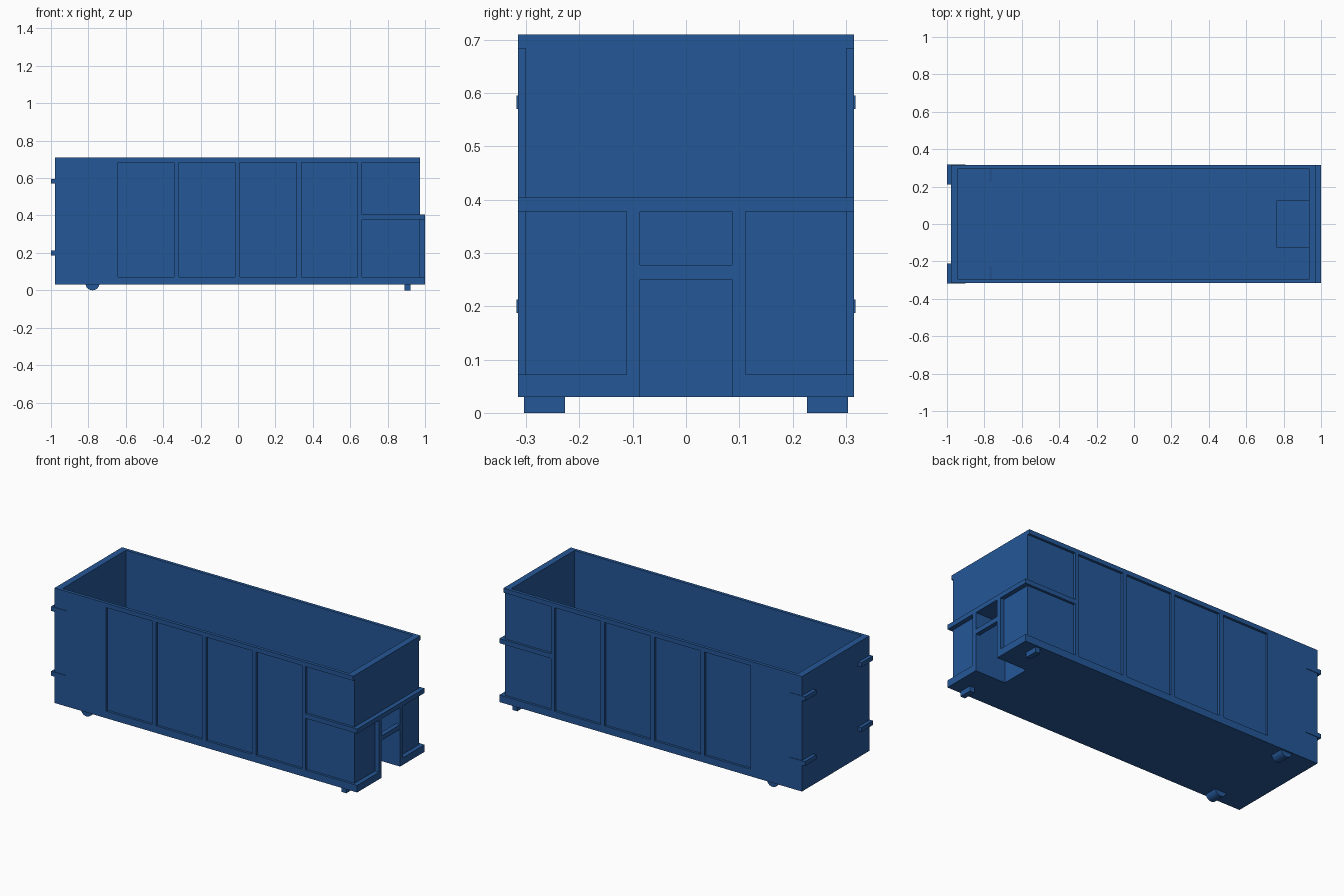
import bpy, bmesh, math
from mathutils import Matrix

if "Cube" in bpy.data.objects:
    bpy.data.objects.remove(bpy.data.objects["Cube"])

paint = bpy.data.materials.new("blue_paint")
paint.diffuse_color = (0.018, 0.095, 0.31, 1)
paint.use_nodes = True
paint.node_tree.nodes["Principled BSDF"].inputs["Base Color"].default_value = paint.diffuse_color


def make(name, bm):
    bmesh.ops.recalc_face_normals(bm, faces=bm.faces)
    me = bpy.data.meshes.new(name)
    bm.to_mesh(me)
    bm.free()
    ob = bpy.data.objects.new(name, me)
    bpy.context.collection.objects.link(ob)
    me.materials.append(paint)
    return ob


def box(name, x, y, z):
    bm = bmesh.new()
    bmesh.ops.create_cube(bm, size=1)
    for v in bm.verts:
        v.co = [r[0] if c < 0 else r[1] for c, r in zip(v.co, (x, y, z))]
    return make(name, bm)


def prism(name, pts, extrude):
    bm = bmesh.new()
    f = bm.faces.new([bm.verts.new(p) for p in pts])
    r = bmesh.ops.extrude_face_region(bm, geom=[f])
    bmesh.ops.translate(bm, vec=extrude,
                        verts=[v for v in r["geom"] if isinstance(v, bmesh.types.BMVert)])
    return make(name, bm)


def cut(ob, cutter):
    # difference, baked straight into the mesh
    m = ob.modifiers.new("cut", "BOOLEAN")
    m.operation, m.solver, m.object = "DIFFERENCE", "EXACT", cutter
    bpy.context.view_layer.update()
    me = bpy.data.meshes.new_from_object(
        ob.evaluated_get(bpy.context.evaluated_depsgraph_get()))
    ob.modifiers.clear()
    ob.data = me
    bpy.data.objects.remove(cutter)


def span(a, b, s):
    return (a, b) if s > 0 else (-b, -a)


BACK, FACE, NOSE = -0.979, 0.974, 1.0     # rear end, upper end, lower end in x
W, PANEL = 0.315, 0.301                   # outer half width, panel skin

# body: stepped side profile across the full width
outline = [(BACK, 0.03), (NOSE, 0.03), (NOSE, 0.405), (FACE, 0.405), (FACE, 0.71), (BACK, 0.71)]
body = prism("container_body", [(x, -W, z) for x, z in outline], (0, 2 * W, 0))

# load space, leaving a housing over the hook recess
cavity = box("cavity_cutter", (-0.94, 0.936), (-0.296, 0.296), (0.07, 0.9))
cut(cavity, box("housing_cutter", (0.762, 1.1), (-0.125, 0.125), (0.0, 0.415)))
cut(body, cavity)

# recessed panels between the side ribs and beside the hook opening
for s in (-1, 1):
    y = span(PANEL, 0.4, s)
    for i in range(4):
        x = -0.642 + 0.327 * i
        cut(body, box("panel_cutter", (x, x + 0.3), y, (0.072, 0.684)))
    cut(body, box("panel_cutter", (0.662, 1.1), y, (0.405, 0.684)))
    cut(body, box("panel_cutter", (0.662, 1.1), y, (0.072, 0.378)))
    cut(body, box("panel_cutter", (FACE, 1.1), span(0.112, 0.4, s), (0.072, 0.378)))

# hook recess: lower opening, window, and the space behind the hook bar
for x1, z in ((1.1, (-0.1, 0.25)), (1.1, (0.278, 0.378)), (FACE, (0.2, 0.33))):
    cut(body, box("hook_cutter", (0.803, x1), (-0.086, 0.086), z))

for s, side in ((-1, "front"), (1, "back")):
    # hinge straps wrapping the rear corners
    plan = [(-1, 0.21), (-0.975, 0.21), (-0.975, 0.312), (-0.9, 0.312), (-0.9, 0.318), (-1, 0.318)]
    for z, level in ((0.187, "lower"), (0.57, "upper")):
        prism(f"hinge_{level}_{side}", [(x, s * y, z) for x, y in plan], (0, 0, 0.026))

    # square foot under the hook end
    box(f"foot_{side}", (0.891, 0.921), span(0.227, 0.304, s), (0, 0.032))

    # roller under the rear end
    bm = bmesh.new()
    bmesh.ops.create_cone(bm, cap_ends=True, segments=32, radius1=0.037, radius2=0.037, depth=0.077,
                          matrix=Matrix.Translation((-0.778, s * 0.2655, 0.037))
                          @ Matrix.Rotation(math.pi / 2, 4, "X"))
    roller = make(f"roller_{side}", bm)
    bpy.context.view_layer.objects.active = roller
    roller.select_set(True)
    bpy.ops.object.shade_smooth_by_angle()
    roller.select_set(False)
